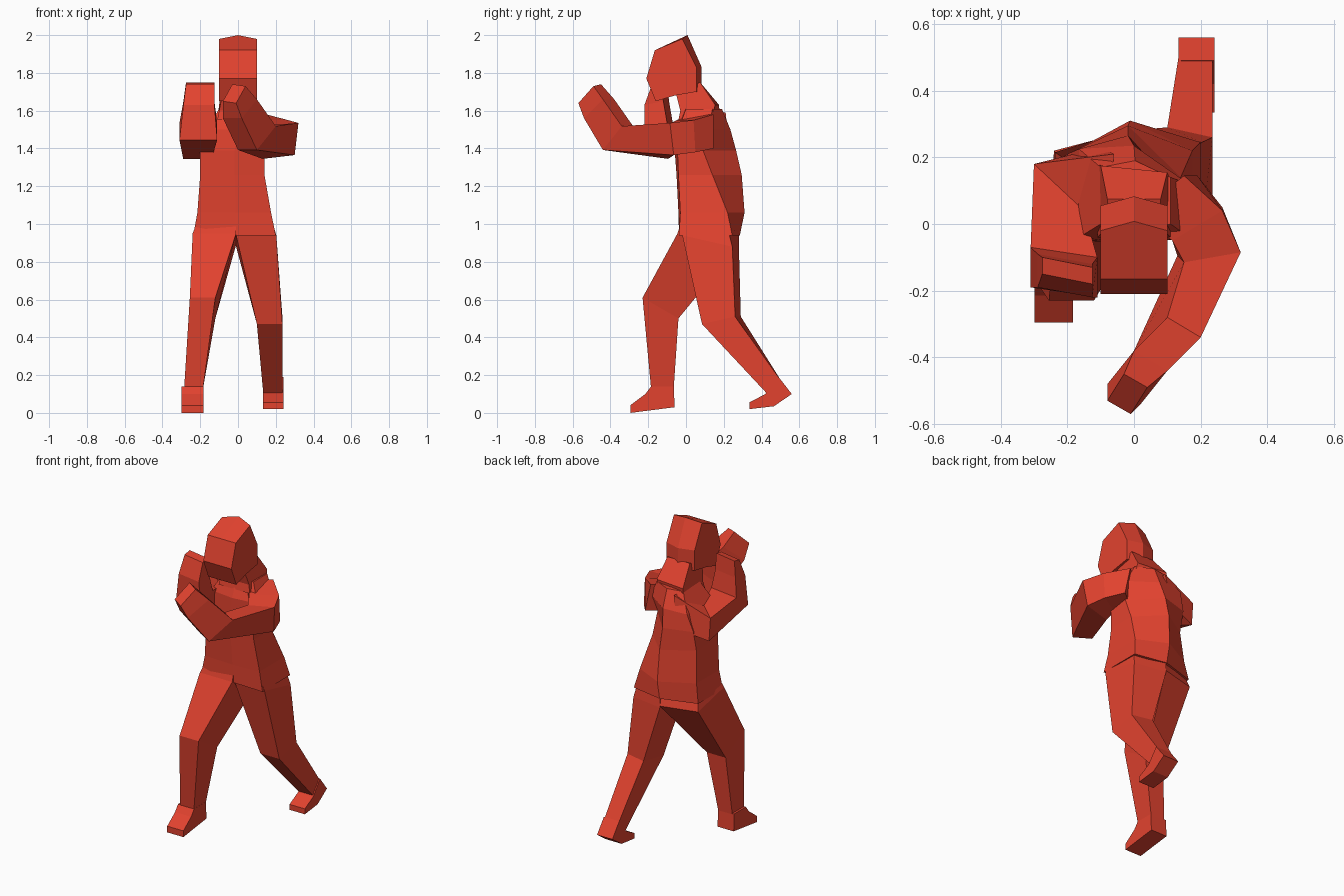
import bpy, bmesh
from mathutils import Vector as V

red = bpy.data.materials.new("red")
red.diffuse_color = (0.76, 0.055, 0.028, 1)


def loft(name, rings):
    """Skin a list of equal-length point rings and cap both ends."""
    bm = bmesh.new()
    rows = [[bm.verts.new(p) for p in r] for r in rings]
    n = len(rows[0])
    for a, b in zip(rows, rows[1:]):
        for i in range(n):
            j = (i + 1) % n
            bm.faces.new((a[i], a[j], b[j], b[i]))
    bm.faces.new(rows[0])
    bm.faces.new(rows[-1])
    bmesh.ops.recalc_face_normals(bm, faces=bm.faces)
    me = bpy.data.meshes.new(name)
    bm.to_mesh(me)
    bm.free()
    me.materials.append(red)
    ob = bpy.data.objects.new(name, me)
    bpy.context.collection.objects.link(ob)


def leg_ring(xl, xr, yf, zf, yb, zb, skew_r=0, skew_l=0):
    """Four corners: front edge at (yf, zf), back edge at (yb, zb)."""
    return [(xl, yf, zf), (xr, yf, zf), (xr, yb - skew_r, zb), (xl, yb - skew_l, zb)]


def body_ring(z, xl, xr, yf, yfm, ybl, ybm, ybr):
    """Six corners with a ridge along the middle of the front and back."""
    m = (xl + xr) / 2 * 0.6
    return [(xl, yf, z), (m, yfm, z), (xr, yf, z),
            (xr, ybr, z), (m, ybm, z), (xl, ybl, z)]


def arm(name, sections):
    """Four-sided limb; each section is centre, half width, half depth."""
    rings = []
    for c, u, v in sections:
        c, u, v = V(c), V(u), V(v)
        rings.append([c + u + v, c - u + v, c - u - v, c + u - v])
    loft(name, rings)


def prism(name, x0, x1, profile):
    loft(name, [[(x, y, z) for y, z in profile] for x in (x0, x1)])


# Torso, twisted so the right shoulder comes forward
loft("torso", [body_ring(*r) for r in (
    (0.94, -0.237, 0.2, -0.037, -0.03, 0.215, 0.285, 0.245),
    (1.06, -0.215, 0.175, -0.03, -0.04, 0.2, 0.31, 0.22),
    (1.26, -0.2, 0.14, -0.04, -0.05, 0.18, 0.295, 0.14),
    (1.39, -0.2, 0.14, -0.045, -0.06, 0.21, 0.265, 0.09),
    (1.5, -0.165, 0.165, -0.04, -0.06, 0.225, 0.235, 0.12),
    (1.61, -0.1, 0.11, 0.0, -0.02, 0.17, 0.19, 0.14))])

# Neck
loft("neck", [leg_ring(-0.11, 0.11, -0.04, 1.55, 0.18, 1.55, 0.05),
              leg_ring(-0.1, 0.1, -0.03, 1.6, 0.175, 1.63, 0.02),
              leg_ring(-0.08, 0.08, -0.055, 1.7, 0.075, 1.75)])

# Head: side profile with a raised midline on crown and back
profile = [(-0.165, 1.92), (-0.21, 1.77), (-0.16, 1.65), (-0.06, 1.68),
           (0.055, 1.7), (0.055, 1.83), (-0.02, 1.98)]
loft("head", [[(x, y + (0.028 if i > 3 and x == 0 else 0),
                z + (0.02 if i == 6 and x == 0 else 0))
               for i, (y, z) in enumerate(profile)] for x in (-0.1, 0, 0.1)])

# Legs
loft("front_leg", [leg_ring(-0.22, -0.01, -0.03, 1.0, 0.26, 0.98, 0, 0.07),
                   leg_ring(-0.24, -0.01, -0.045, 0.95, 0.28, 0.89, 0, 0.06),
                   leg_ring(-0.255, -0.12, -0.23, 0.61, -0.04, 0.5),
                   leg_ring(-0.285, -0.185, -0.185, 0.13, -0.065, 0.13)])
loft("rear_leg", [leg_ring(-0.01, 0.185, -0.03, 1.0, 0.28, 0.98, 0.06),
                  leg_ring(-0.01, 0.203, -0.02, 0.94, 0.28, 0.88, 0.035),
                  leg_ring(0.1, 0.235, 0.085, 0.47, 0.29, 0.51, 0.03),
                  leg_ring(0.135, 0.235, 0.44, 0.09, 0.51, 0.16)])

# Feet
prism("front_foot", -0.298, -0.183, [(-0.065, 0.14), (-0.06, 0.03), (-0.295, 0.0),
                                     (-0.295, 0.04), (-0.215, 0.1), (-0.185, 0.14)])
prism("rear_foot", 0.133, 0.242, [(0.49, 0.19), (0.56, 0.1), (0.465, 0.035),
                                  (0.335, 0.02), (0.335, 0.055), (0.42, 0.1)])

# Arms: shoulder, elbow, forearm bend, wrist, fist end
arm("lead_arm", [((0.1, 0.09, 1.49), (0.07, 0.055, 0), (-0.02, 0, 0.09)),
                 ((0.19, 0.0, 1.465), (0.075, 0.045, 0), (0, -0.005, 0.085)),
                 ((0.225, -0.09, 1.44), (0.085, 0.015, 0.01), (0.01, -0.01, 0.085)),
                 ((0.1, -0.36, 1.455), (0.05, -0.03, 0), (0.05, 0.05, 0.063)),
                 ((0.01, -0.46, 1.61), (0.05, -0.03, 0), (0.04, 0.05, 0.05)),
                 ((-0.02, -0.51, 1.69), (0.035, -0.02, -0.005), (0.025, 0.04, 0.045))])
arm("guard_arm", [((-0.09, 0.12, 1.49), (0.01, 0.1, 0), (0.02, -0.01, 0.1)),
                  ((-0.22, 0.11, 1.42), (-0.075, 0.07, 0), (-0.005, 0, 0.075)),
                  ((-0.21, -0.145, 1.49), (-0.1, 0.015, 0), (0, 0.06, 0.045)),
                  ((-0.207, -0.155, 1.64), (-0.082, 0.015, 0), (0, 0.05, 0.01)),
                  ((-0.2, -0.14, 1.745), (-0.075, 0.015, 0), (0, 0.025, 0.005))])
